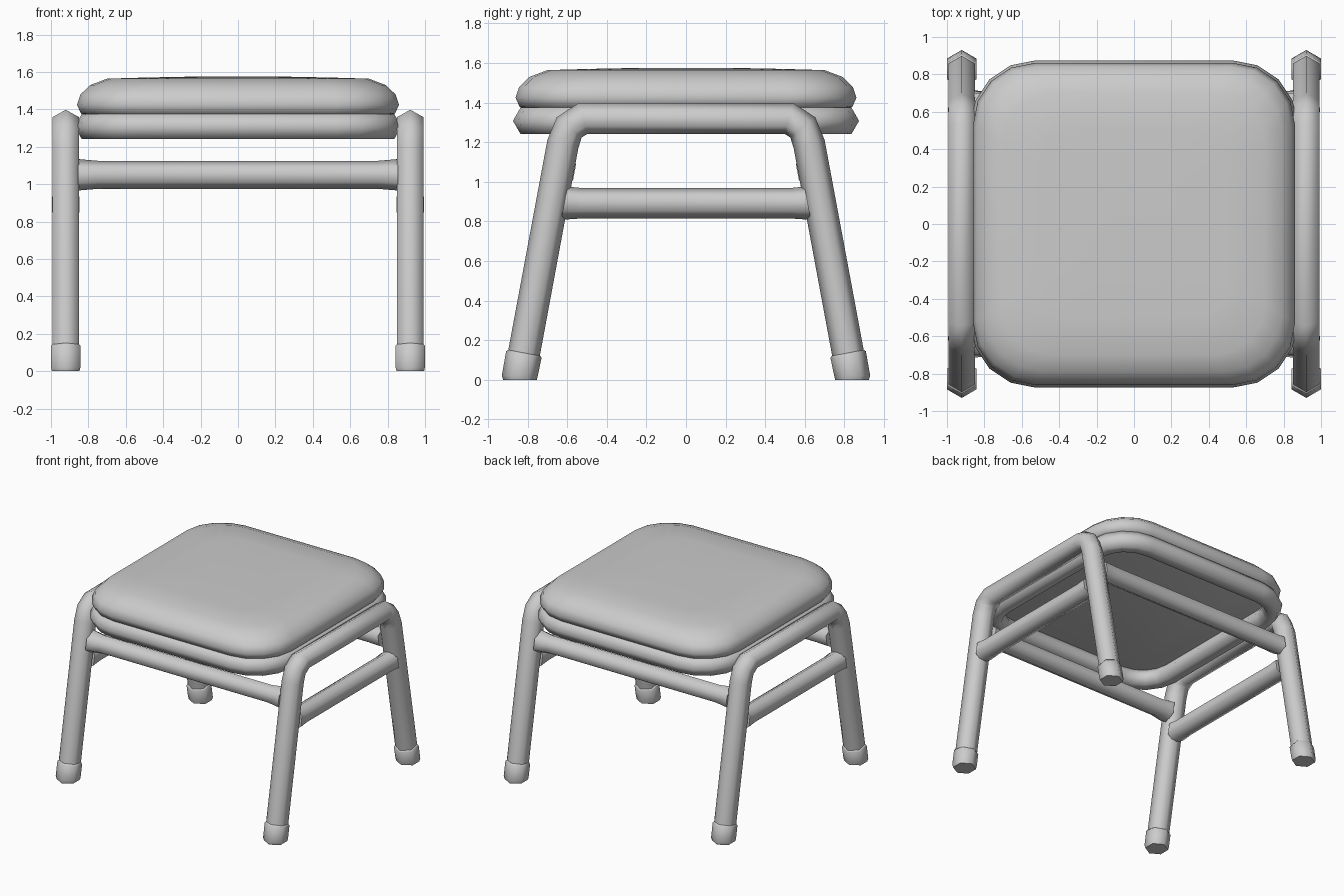
import bpy, bmesh
from math import sin, cos, pi, radians
from mathutils import Vector

if "Cube" in bpy.data.objects:
    bpy.data.objects.remove(bpy.data.objects["Cube"])

X = 0.921        # side frame offset
SLOPE = 0.19     # outward lean of the legs


def loft(name, rings, closed=False):
    """Skin a list of point rings; cap the ends unless closed."""
    bm = bmesh.new()
    vr = [[bm.verts.new(p) for p in r] for r in rings]
    n = len(vr[0])
    pairs = list(zip(vr, vr[1:])) + ([(vr[-1], vr[0])] if closed else [])
    for a, b in pairs:
        for i in range(n):
            j = (i + 1) % n
            bm.faces.new((a[i], a[j], b[j], b[i]))
    if not closed:
        bm.faces.new(vr[0])
        bm.faces.new(vr[-1])
    bmesh.ops.recalc_face_normals(bm, faces=bm.faces)
    me = bpy.data.meshes.new(name)
    bm.to_mesh(me)
    bm.free()
    ob = bpy.data.objects.new(name, me)
    bpy.context.collection.objects.link(ob)
    bpy.ops.object.select_all(action='DESELECT')
    ob.select_set(True)
    bpy.context.view_layer.objects.active = ob
    bpy.ops.object.shade_smooth_by_angle(angle=radians(65))
    return ob


def hex_ring(c, u, v, r):
    """Six-sided ring with a corner pointing along u."""
    c, u, v = Vector(c), Vector(u), Vector(v)
    return [c + u * r * cos(k * pi / 3) + v * r * sin(k * pi / 3) for k in range(6)]


def round_square(h, r, z, seg=4):
    """Rounded square outline of half size h and corner radius r."""
    pts = []
    for q, (sx, sy) in enumerate([(1, 1), (-1, 1), (-1, -1), (1, -1)]):
        for i in range(seg + 1):
            a = (q + i / seg) * pi / 2
            pts.append(Vector((sx * (h - r) + r * cos(a), sy * (h - r) + r * sin(a), z)))
    return pts


# Bent tube side frames
half = [(0.83, 0.07), (0.622, 1.19), (0.59, 1.275), (0.52, 1.32)]
path = [(-y, z) for y, z in half] + [(y, z) for y, z in reversed(half)]
for s, side in ((-1, "left"), (1, "right")):
    rings = []
    for i, (y, z) in enumerate(path):
        d = Vector((0, 0, 0))
        for a, b in ((i - 1, i), (i, i + 1)):
            if a >= 0 and b < len(path):
                d += Vector((0, path[b][0] - path[a][0], path[b][1] - path[a][1])).normalized()
        d.normalize()
        rings.append(hex_ring((s * X, y, z), (0, -d.z, d.y), (1, 0, 0), 0.081))
    loft(side + "_leg_frame", rings)

    # Foot caps
    for t, end in ((-1, "front"), (1, "back")):
        flat, tilt = (0, t, 0), Vector((0, t, SLOPE)).normalized()
        loft(end + "_" + side + "_foot", [
            hex_ring((s * X, t * 0.838, 0), flat, (1, 0, 0), 0.085),
            hex_ring((s * X, t * 0.839, 0.022), flat, (1, 0, 0), 0.091),
            hex_ring((s * X, t * 0.819, 0.127), tilt, (1, 0, 0), 0.091),
            hex_ring((s * X, t * 0.817, 0.136), tilt, (1, 0, 0), 0.083)])

    # Side rails with flared, slanted ends
    rings = []
    for y, r, lean in ((-0.615, 0.084, SLOPE), (-0.53, 0.077, 0), (0.53, 0.077, 0), (0.615, 0.084, -SLOPE)):
        rings.append(hex_ring((s * X, y, 0.892), (0, lean, 1), (1, 0, 0), r))
    loft(side + "_rail", rings)

# Front and back rails with flared ends following the leg lean
for t, end in ((-1, "front"), (1, "back")):
    rings = []
    for x, r, lean in ((-0.855, 0.084, -SLOPE), (-0.75, 0.075, 0), (0.75, 0.075, 0), (0.855, 0.084, -SLOPE)):
        rings.append(hex_ring((x, t * 0.635, 1.05), (0, t * lean, 1), (0, 1, 0), r))
    loft(end + "_rail", rings)

# Seat base: six-sided tube bent into a rounded square
rings = []
for k in range(6):
    off = 0.077 * cos(k * pi / 3)
    rings.append(round_square(0.797 + off, 0.267 + off, 1.308 + 0.077 * sin(k * pi / 3)))
loft("seat_base", rings, closed=True)

# Padded cushion
profile = [(0.79, 1.36), (0.84, 1.378), (0.861, 1.425), (0.842, 1.48),
           (0.79, 1.53), (0.70, 1.564), (0.5, 1.57), (0.25, 1.575)]
loft("seat_cushion", [round_square(h, h * 0.385, z) for h, z in profile])
